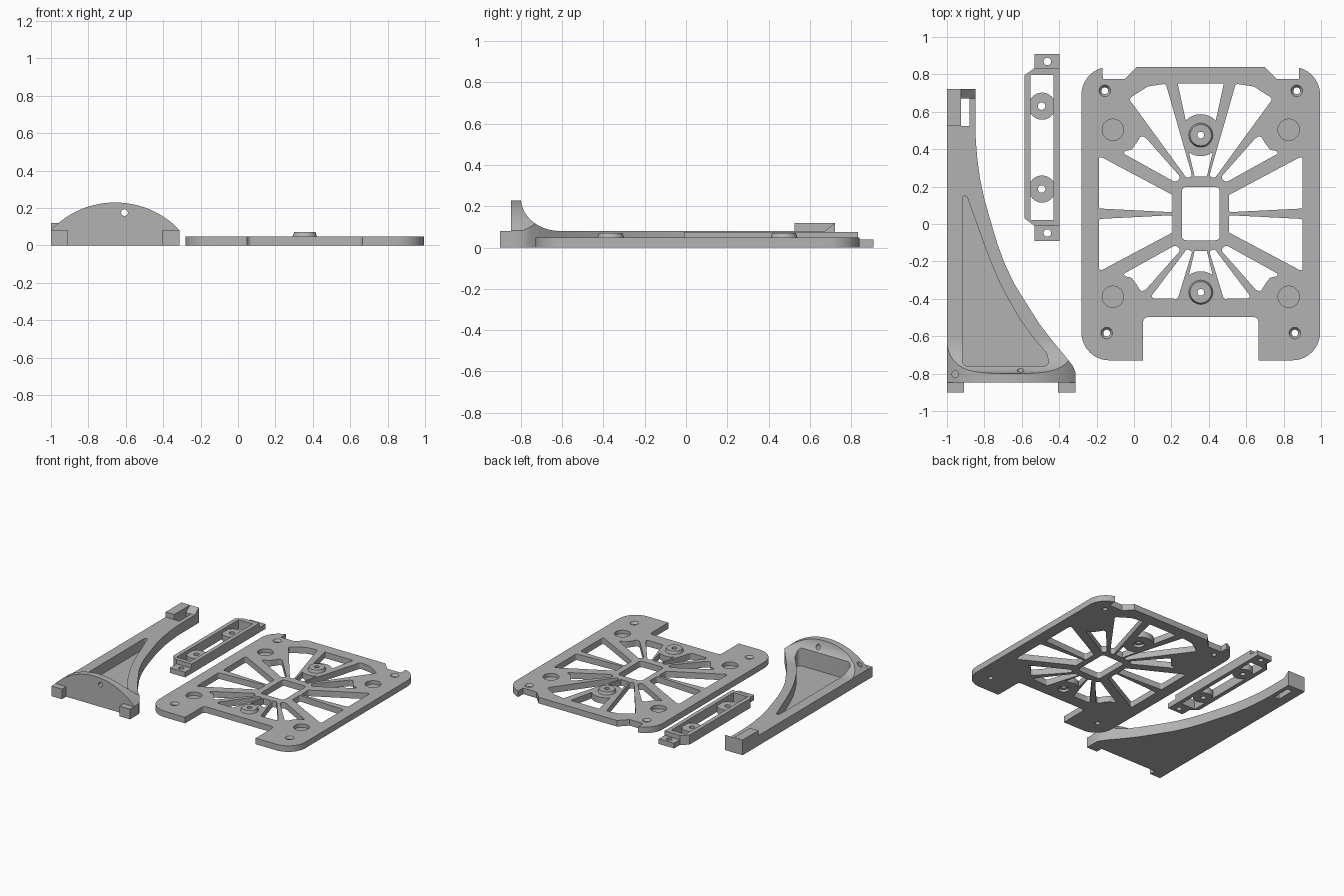
import bpy, bmesh, math
from mathutils import Vector

if "Cube" in bpy.data.objects:
    bpy.data.objects.remove(bpy.data.objects["Cube"])

grey = bpy.data.materials.new("grey_plastic")
grey.diffuse_color = (0.45, 0.45, 0.45, 1)
grey.use_nodes = True
grey.node_tree.nodes["Principled BSDF"].inputs["Base Color"].default_value = grey.diffuse_color
CX, CY = 0.357, 0.055          # middle of the fan plate


def circle(x, y, r, n=32):
    return [(x + r * math.cos(2 * math.pi * i / n), y + r * math.sin(2 * math.pi * i / n)) for i in range(n)]


def rounded(points, r=0.0, steps=6):
    """Round polygon corners; a third value on a point overrides the radius."""
    out, n = [], len(points)
    for i, q in enumerate(points):
        rad = q[2] if len(q) > 2 else r
        p, a, b = Vector(q[:2]), Vector(points[i - 1][:2]), Vector(points[(i + 1) % n][:2])
        da, db = a - p, b - p
        half = da.angle(db) / 2
        if rad <= 0 or half > 1.5:
            out.append(tuple(p))
            continue
        t = min(rad / math.tan(half), 0.45 * da.length, 0.45 * db.length)
        s, e, w = p + da.normalized() * t, p + db.normalized() * t, math.sin(half)
        for k in range(steps + 1):
            u = k / steps
            c = ((1 - u) ** 2, 2 * u * (1 - u) * w, u * u)
            out.append(tuple((s * c[0] + p * c[1] + e * c[2]) / sum(c)))
    return out


def rect(x0, x1, y0, y1, r=0.0):
    return rounded([(x0, y0), (x1, y0), (x1, y1), (x0, y1)], r)


def flip(loop, sx, sy):
    return [(p[0] * sx, p[1] * sy) for p in loop]


def shift(loop):
    return [(x + CX, y + CY) for x, y in loop]


def finish(name, mesh):
    bm = bmesh.new()
    bm.from_mesh(mesh)
    bmesh.ops.remove_doubles(bm, verts=bm.verts, dist=1e-5)
    bmesh.ops.recalc_face_normals(bm, faces=bm.faces)
    bm.to_mesh(mesh)
    bm.free()
    mesh.materials.clear()
    mesh.materials.append(grey)
    ob = bpy.data.objects.new(name, mesh)
    bpy.context.collection.objects.link(ob)
    return ob


def evaluated_mesh(ob):
    bpy.context.view_layer.update()
    return bpy.data.meshes.new_from_object(ob.evaluated_get(bpy.context.evaluated_depsgraph_get()))


def prism(name, loops, lo, hi, axis='z'):
    """Extrude an outline (first loop) with holes (other loops) along an axis."""
    cu = bpy.data.curves.new(name + "_outline", 'CURVE')
    cu.dimensions, cu.fill_mode, cu.extrude = '2D', 'BOTH', (hi - lo) / 2
    for loop in loops:
        sp = cu.splines.new('POLY')
        sp.points.add(len(loop) - 1)
        for p, q in zip(sp.points, loop):
            p.co = (q[0], q[1], 0, 1)
        sp.use_cyclic_u = True
    tmp = bpy.data.objects.new(name + "_outline", cu)
    bpy.context.collection.objects.link(tmp)
    mesh = evaluated_mesh(tmp)
    bpy.data.objects.remove(tmp)
    for v in mesh.vertices:
        u, w, d = v.co.x, v.co.y, v.co.z + (lo + hi) / 2
        v.co = {'z': (u, w, d), 'y': (u, d, w), 'x': (d, u, w)}[axis]
    return finish(name, mesh)


def lathe(name, x, y, profile, n=32):
    """Revolve a closed (radius, z) profile round a vertical axis."""
    bm = bmesh.new()
    rings = [[bm.verts.new((px, py, z)) for px, py in circle(x, y, r, n)] for r, z in profile]
    for k, a in enumerate(rings):
        b = rings[(k + 1) % len(rings)]
        for i in range(n):
            j = (i + 1) % n
            bm.faces.new((a[i], a[j], b[j], b[i]))
    mesh = bpy.data.meshes.new(name)
    bm.to_mesh(mesh)
    bm.free()
    return finish(name, mesh)


# ---- Fan plate: outline, radial windows and holes, relative to its middle
side = [(-0.342, 0.785), (-0.406, 0.72), (-0.524, 0.72)]
side += [(-0.488 + 0.15 * math.cos(math.radians(a)), 0.635 + 0.15 * math.sin(math.radians(a)))
         for a in range(104, 181, 4)]
side += [(-0.638, -0.784, 0.15), (-0.308, -0.784), (-0.308, -0.553, 0.025)]
outline = rounded(side + [(-p[0],) + tuple(p[1:]) for p in reversed(side)], steps=10)

side_window = rounded([(-0.545, 0.31), (-0.545, 0.028), (-0.15, 0.008), (-0.15, 0.10)], 0.012)
diagonal_window = rounded([(-0.428, 0.33), (-0.37, 0.342), (-0.342, 0.38), (-0.32, 0.417),
                           (-0.294, 0.406), (-0.105, 0.192), (-0.136, 0.168)], 0.02)
upper_window = rounded([(-0.385, 0.615), (-0.284, 0.68), (-0.187, 0.695), (-0.045, 0.2), (-0.075, 0.19)], 0.015)
lower_window = rounded([(-0.273, -0.452), (-0.123, -0.455), (-0.045, -0.2), (-0.075, -0.19)], 0.012)
boss_arc = [(0.112 * math.sin(a / 10), 0.42 + 0.112 * math.cos(a / 10)) for a in range(8, -9, -2)]
top_window = rounded([(-0.123, 0.695), (0.123, 0.695)], 0) + boss_arc
small_arc = [(x, 0.84 - y) for x, y in boss_arc if abs(x) < 0.065]
small_window = small_arc[::-1] + [(0.033, 0.2), (-0.033, 0.2)]

loops = [outline, rect(-0.101, 0.101, -0.142, 0.142, 0.022), top_window]
for sx in (1, -1):
    loops += [flip(upper_window, sx, 1), flip(lower_window, sx, 1)]
    loops += [flip(w, sx, sy) for w in (side_window, diagonal_window) for sy in (1, -1)]
loops += [flip(small_window, 1, sy) for sy in (1, -1)]

pockets = [(sx * 0.47, y) for sx in (1, -1) for y in (0.449, -0.444)]
screws = [(sx * x, y) for sx in (1, -1) for x, y in ((0.513, 0.657), (0.503, -0.638))]
bosses = [(0, 0.42), (0, -0.42)]
loops += [circle(x, y, 0.057) for x, y in pockets]
loops += [circle(x, y, 0.031) for x, y in screws]
loops += [circle(x, y, 0.04) for x, y in bosses]
prism("fan_plate", [shift(l) for l in loops], 0, 0.048)

# Pocket floors, countersunk screw seats and raised bosses
for x, y in pockets:
    prism("pocket_floor", [circle(x + CX, y + CY, 0.057)], 0, 0.02)
for x, y in screws:
    lathe("screw_seat", x + CX, y + CY, [(0.018, 0), (0.031, 0), (0.031, 0.048), (0.018, 0.03)])
for x, y in bosses:
    lathe("boss", x + CX, y + CY, [(0.018, 0.02), (0.04, 0.02), (0.04, 0.047), (0.065, 0.047),
                                   (0.057, 0.07), (0.018, 0.07)])

# ---- Connector bar: wall frame, two round bridges, end tabs
bar = [(-0.398, -0.01), (-0.398, 0.834), (-0.532, 0.834), (-0.586, 0.795), (-0.586, 0.03), (-0.532, -0.01)]
prism("connector_frame", [bar, rect(-0.553, -0.43, 0.022, 0.797)], 0, 0.075)
for y in (0.63, 0.187):
    arc = [a / 10 for a in range(-10, 11, 2)]
    top = [(-0.4915 + 0.0635 * a, y + math.sqrt(0.0725 ** 2 - (0.0635 * a) ** 2)) for a in arc]
    bottom = [(x, 2 * y - v) for x, v in reversed(top)]
    prism("connector_bridge", [top + bottom, circle(-0.494, y, 0.02)], 0, 0.05)
for y0, y1, h in ((0.834, 0.909, 0.869), (-0.091, -0.01, -0.048)):
    prism("connector_tab", [rect(-0.532, -0.398, y0, y1), circle(-0.463, h, 0.02)], 0, 0.04)

# ---- Bracket: plan shape trimmed by a side profile and an arch profile
plan = [(-1, -0.848), (-0.313, -0.848), (-0.313, -0.79), (-0.33, -0.755), (-0.367, -0.708), (-0.44, -0.62),
        (-0.505, -0.535), (-0.575, -0.425), (-0.64, -0.32), (-0.69, -0.215), (-0.73, -0.107), (-0.765, 0.01),
        (-0.80, 0.133), (-0.823, 0.24), (-0.838, 0.35), (-0.846, 0.45), (-0.848, 0.525), (-0.848, 0.722), (-1, 0.722)]
opening = [(-0.917, -0.76, 0.03), (-0.45, -0.76, 0.03), (-0.468, -0.69, 0.02), (-0.545, -0.60), (-0.61, -0.51),
           (-0.67, -0.405), (-0.72, -0.31), (-0.765, -0.205), (-0.805, -0.10), (-0.84, 0.0), (-0.87, 0.08),
           (-0.893, 0.15, 0.02), (-0.917, 0.15, 0.02)]
bracket = prism("bracket", [plan, rounded(opening), rect(-0.925, -0.88, 0.525, 0.672),
                            circle(-0.955, -0.803, 0.018)], 0, 0.3)
sweep = [(-0.61 - 0.19 * math.cos(a * math.pi / 32), 0.24 - 0.16 * math.sin(a * math.pi / 32)) for a in range(17)]
side_cut = prism("side_profile", [[(-0.9, -0.0), (0.8, -0.0), (0.8, 0.08)] + sweep[::-1] + [(-0.9, 0.24)]],
                 -1.1, -0.2, 'x')
# Arch through the two ends at z 0.08 and the crown at z 0.228
half, rise = 0.3445, 0.148
rad = (half * half + rise * rise) / (2 * rise)
arch = []
for i in range(33):
    dx = half * 1.02 * (1 - i / 16)
    arch.append((-0.6565 + dx, 0.229 - rad + math.sqrt(rad * rad - dx * dx)))
arch_cut = prism("arch_profile", [[(-1.01, -0.01), (-0.30, -0.01)] + arch, circle(-0.607, 0.175, 0.018)],
                 -1, 0.9, 'y')
for cutter in (side_cut, arch_cut):
    m = bracket.modifiers.new("trim", 'BOOLEAN')
    m.operation, m.solver, m.object = 'INTERSECT', 'EXACT', cutter
trimmed = evaluated_mesh(bracket)
for ob in (bracket, side_cut, arch_cut):
    bpy.data.objects.remove(ob)
finish("bracket", trimmed)

# Bracket feet and the raised latch end
for x0, x1 in ((-1, -0.908), (-0.407, -0.313)):
    prism("bracket_foot", [rect(x0, x1, -0.9, -0.845)], 0, 0.08)
prism("latch_block", [rect(-1, -0.925, 0.525, 0.722)], 0.075, 0.12)
prism("latch_ramp", [[(0.672, 0.075), (0.722, 0.075), (0.722, 0.12), (0.672, 0.08)]], -0.925, -0.848, 'x')

# ---- Smooth curved walls, keep edges sharp
for ob in bpy.context.collection.objects:
    ob.select_set(True)
    bpy.context.view_layer.objects.active = ob
bpy.ops.object.shade_smooth_by_angle(angle=math.radians(30))
